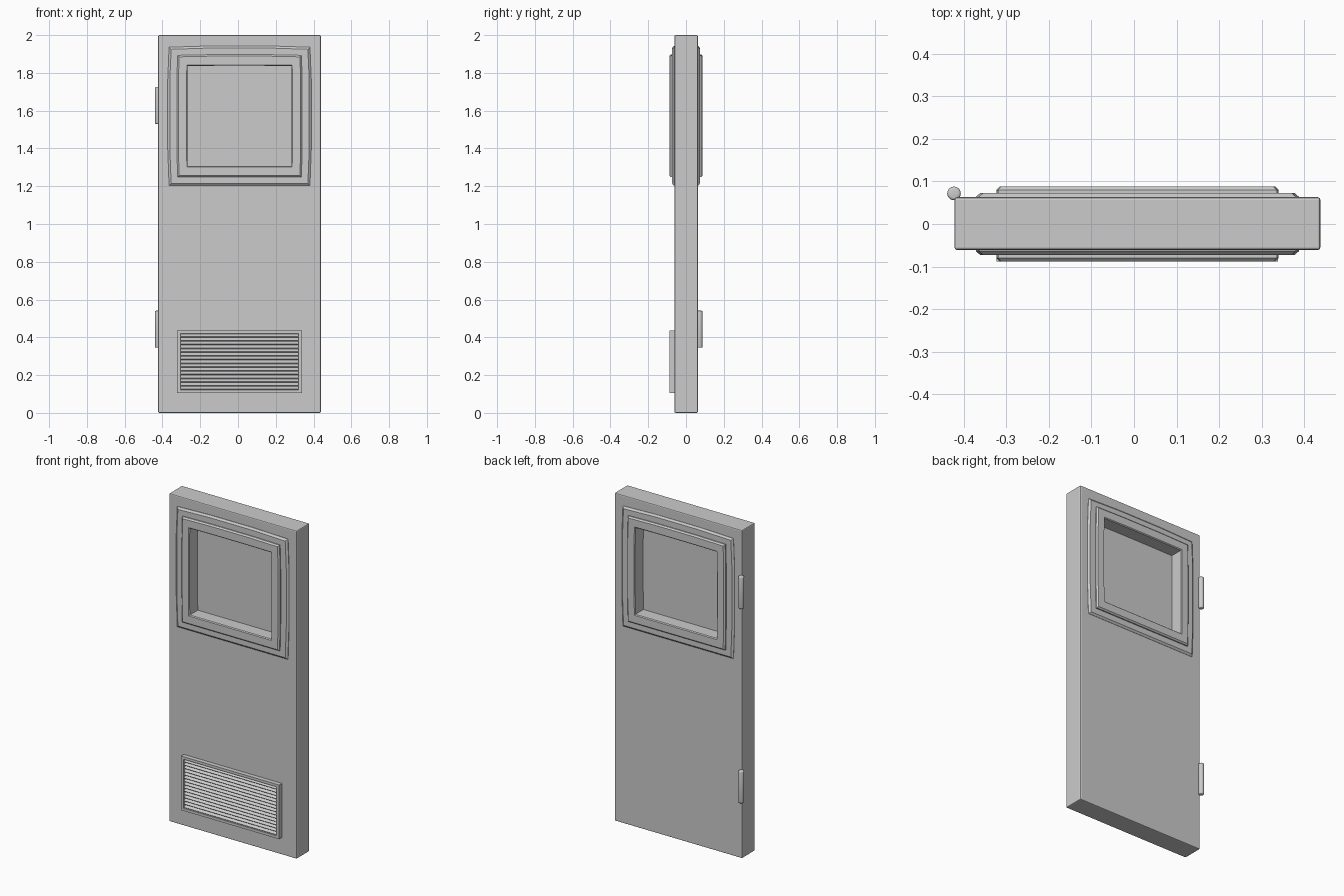
import bpy, bmesh, math
from mathutils import Vector

if "Cube" in bpy.data.objects:
    bpy.data.objects.remove(bpy.data.objects["Cube"])

CX = 0.008                      # door centre line in x
FRONT, BACK = -0.061, 0.063     # slab faces


def make_object(name, bm):
    bmesh.ops.recalc_face_normals(bm, faces=bm.faces[:])
    mesh = bpy.data.meshes.new(name)
    bm.to_mesh(mesh)
    bm.free()
    ob = bpy.data.objects.new(name, mesh)
    bpy.context.collection.objects.link(ob)
    return ob


def box(name, x0, x1, y0, y1, z0, z1, tilt=0.0):
    bm = bmesh.new()
    bmesh.ops.create_cube(bm, size=1)
    ob = make_object(name, bm)
    ob.scale = (x1 - x0, y1 - y0, z1 - z0)
    ob.location = ((x0 + x1) / 2, (y0 + y1) / 2, (z0 + z1) / 2)
    ob.rotation_euler.x = tilt
    bpy.context.view_layer.update()
    ob.data.transform(Matrix_of(ob))
    ob.location, ob.rotation_euler, ob.scale = (0, 0, 0), (0, 0, 0), (1, 1, 1)
    return ob


def Matrix_of(ob):
    return ob.matrix_world.copy()


def outline(hw, z0, z1, bow):
    # rectangle whose sides and top swell slightly outwards
    h = z1 - z0
    right = [(hw, z0), (hw + bow, z0 + 0.26 * h), (hw + bow, z0 + 0.76 * h),
             (hw, z1 - bow), (0.4 * hw, z1)]
    return right + [(-x, z) for x, z in reversed(right)]


def ring(name, sections):
    # closed loop of sections, each (outline points, y)
    bm = bmesh.new()
    loops = [[bm.verts.new((CX + x, y, z)) for x, z in pts] for pts, y in sections]
    n = len(loops[0])
    for i, a in enumerate(loops):
        b = loops[(i + 1) % len(loops)]
        for j in range(n):
            k = (j + 1) % n
            bm.faces.new((a[j], a[k], b[k], b[j]))
    return make_object(name, bm)


# Door slab with softened edges and a window hole
slab = box("door_slab", -0.4225, 0.4385, FRONT, BACK, 0, 2)
bev = slab.modifiers.new("soft_edges", 'BEVEL')
bev.width, bev.segments = 0.006, 2
cutter = box("window_cutter", CX - 0.30, CX + 0.30, -0.2, 0.2, 1.275, 1.87)
cutter.hide_render = True
cutter.hide_set(True)
cut = slab.modifiers.new("window_hole", 'BOOLEAN')
cut.object, cut.solver = cutter, 'EXACT'

# Stepped window surround, front and back in one ring
outer0 = outline(0.373, 1.203, 1.943, 0.007)
outer1 = outline(0.362, 1.214, 1.932, 0.007)
inner0 = outline(0.328, 1.249, 1.897, 0.004)
inner1 = outline(0.320, 1.257, 1.889, 0.004)
lip = outline(0.279, 1.303, 1.843, 0.0015)
reveal = outline(0.275, 1.308, 1.838, 0.0015)
half = [(outer0, 0.060), (outer0, 0.064), (outer1, 0.0735),
        (inner0, 0.0735), (inner0, 0.080), (inner1, 0.088),
        (lip, 0.088), (reveal, 0.083)]
ring("window_surround",
     [(p, -y) for p, y in half] + [(p, y) for p, y in reversed(half)])

# Recessed pane
box("window_pane", CX - 0.29, CX + 0.29, -0.006, 0.006, 1.29, 1.855)


# Vent frame and louvres
def rect(hw, z0, z1):
    return [(hw, z0), (hw, z1), (-hw, z1), (-hw, z0)]


ring("vent_frame", [(rect(0.331, 0.105, 0.435), FRONT + 0.002),
                    (rect(0.331, 0.105, 0.435), -0.088),
                    (rect(0.313, 0.121, 0.419), -0.088),
                    (rect(0.313, 0.121, 0.419), FRONT + 0.002)])
count = 15
for i in range(count):
    z = 0.121 + (i + 0.5) * 0.298 / count
    box("vent_slat", CX - 0.314, CX + 0.314, -0.085, -0.060,
        z - 0.002, z + 0.002, math.radians(35))

# Hinge barrels with rounded ends
for z in (0.443, 1.628):
    bm = bmesh.new()
    bmesh.ops.create_cone(bm, cap_ends=True, segments=20, radius1=0.016,
                          radius2=0.016, depth=0.196)
    rims = [e for e in bm.edges if abs(e.verts[0].co.z - e.verts[1].co.z) < 1e-5]
    bmesh.ops.bevel(bm, geom=rims, offset=0.006, segments=3, affect='EDGES', profile=0.5)
    bmesh.ops.translate(bm, verts=bm.verts[:], vec=Vector((-0.4235, 0.072, z)))
    hinge = make_object("hinge_barrel", bm)
    bpy.ops.object.select_all(action='DESELECT')
    hinge.select_set(True)
    bpy.context.view_layer.objects.active = hinge
    bpy.ops.object.shade_smooth_by_angle(angle=math.radians(40))
